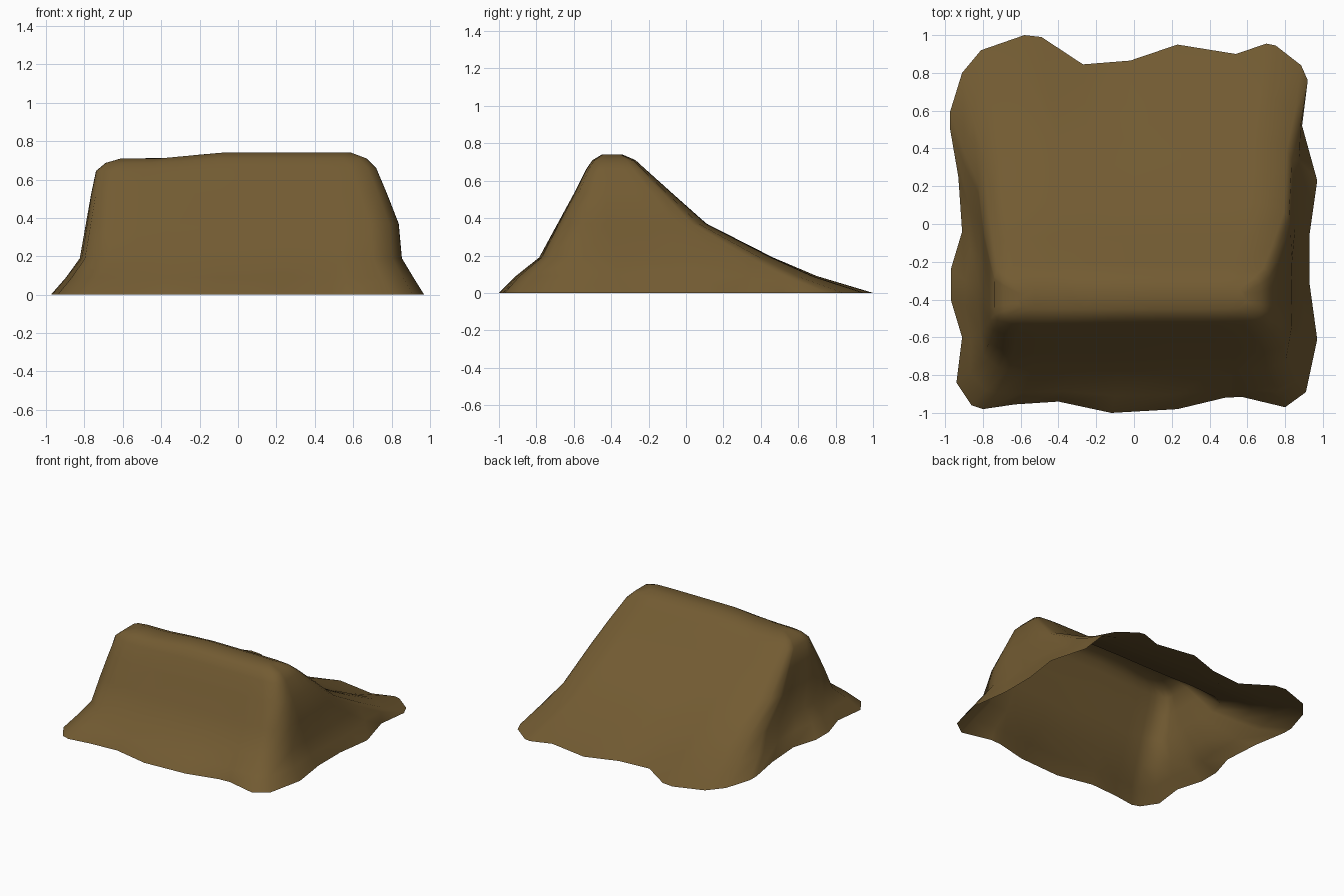
import bpy, bmesh

if "Cube" in bpy.data.objects:
    bpy.data.objects.remove(bpy.data.objects["Cube"])

# Uneven ground outline of the mound, counter-clockwise from the front left
OUTLINE = [
    (-.80, -.98), (-.63, -.955), (-.40, -.94), (-.12, -1), (.23, -.98), (.48, -.92),
    (.57, -.915), (.80, -.97), (.91, -.89), (.97, -.61), (.93, -.32), (.93, -.05),
    (.97, .23), (.89, .52), (.92, .76), (.885, .84), (.75, .945), (.70, .955),
    (.54, .90), (.23, .95), (-.02, .865), (-.27, .845), (-.49, .99), (-.58, 1),
    (-.81, .92), (-.91, .80), (-.975, .59), (-.975, .51), (-.93, .25), (-.91, -.04),
    (-.97, -.24), (-.97, -.40), (-.91, -.60), (-.94, -.84), (-.86, -.96)]

# Contours: height, left x, right x, front y, back y, share of outline wobble kept
CONTOURS = [
    (.09, -.88, .90, -.89, .68, .5),
    (.19, -.82, .85, -.78, .46, .15),
    (.37, -.79, .835, -.685, .11, .1),
    (.53, -.765, .775, -.60, -.07, 0),
    (.66, -.74, .72, -.535, -.215, 0),
    (.71, -.69, .67, -.50, -.27, 0),
    (.74, -.61, .59, -.45, -.34, 0)]


def contour_point(p, c):
    """Fit an outline point to a rounded rectangle at the contour's height."""
    z, left, right, front, back, wobble = c
    x, y = p[0] / .94, p[1] / .95
    n = (abs(x) ** 9 + abs(y) ** 9) ** (1 / 9)
    n = n * (1 - wobble) + wobble
    px = (left + right) / 2 + x / n * (right - left) / 2
    py = (front + back) / 2 + y / n * (back - front) / 2
    # the ridge dips a little towards the left
    dip = .03 * min(1, max(0, (-.1 - px) / .3)) * (z / .74) ** 6
    return px, py, z - dip


bm = bmesh.new()
rings = [[bm.verts.new((x, y, 0)) for x, y in OUTLINE]]
for c in CONTOURS:
    rings.append([bm.verts.new(contour_point(p, c)) for p in OUTLINE])

# Open-bottomed skin between contours, closed by the ridge top
n = len(OUTLINE)
for a, b in zip(rings, rings[1:]):
    for i in range(n):
        j = (i + 1) % n
        bm.faces.new((a[i], a[j], b[j], b[i]))
cap = bm.faces.new(rings[-1])
bmesh.ops.triangulate(bm, faces=[cap])
for f in bm.faces:
    f.smooth = True

mesh = bpy.data.meshes.new("dirt_ramp")
bm.to_mesh(mesh)
bm.free()
ramp = bpy.data.objects.new("dirt_ramp", mesh)
bpy.context.collection.objects.link(ramp)

dirt = bpy.data.materials.new("brown dirt")
dirt.diffuse_color = (.17, .105, .032, 1)
dirt.use_nodes = True
dirt.node_tree.nodes["Principled BSDF"].inputs["Base Color"].default_value = dirt.diffuse_color
mesh.materials.append(dirt)
